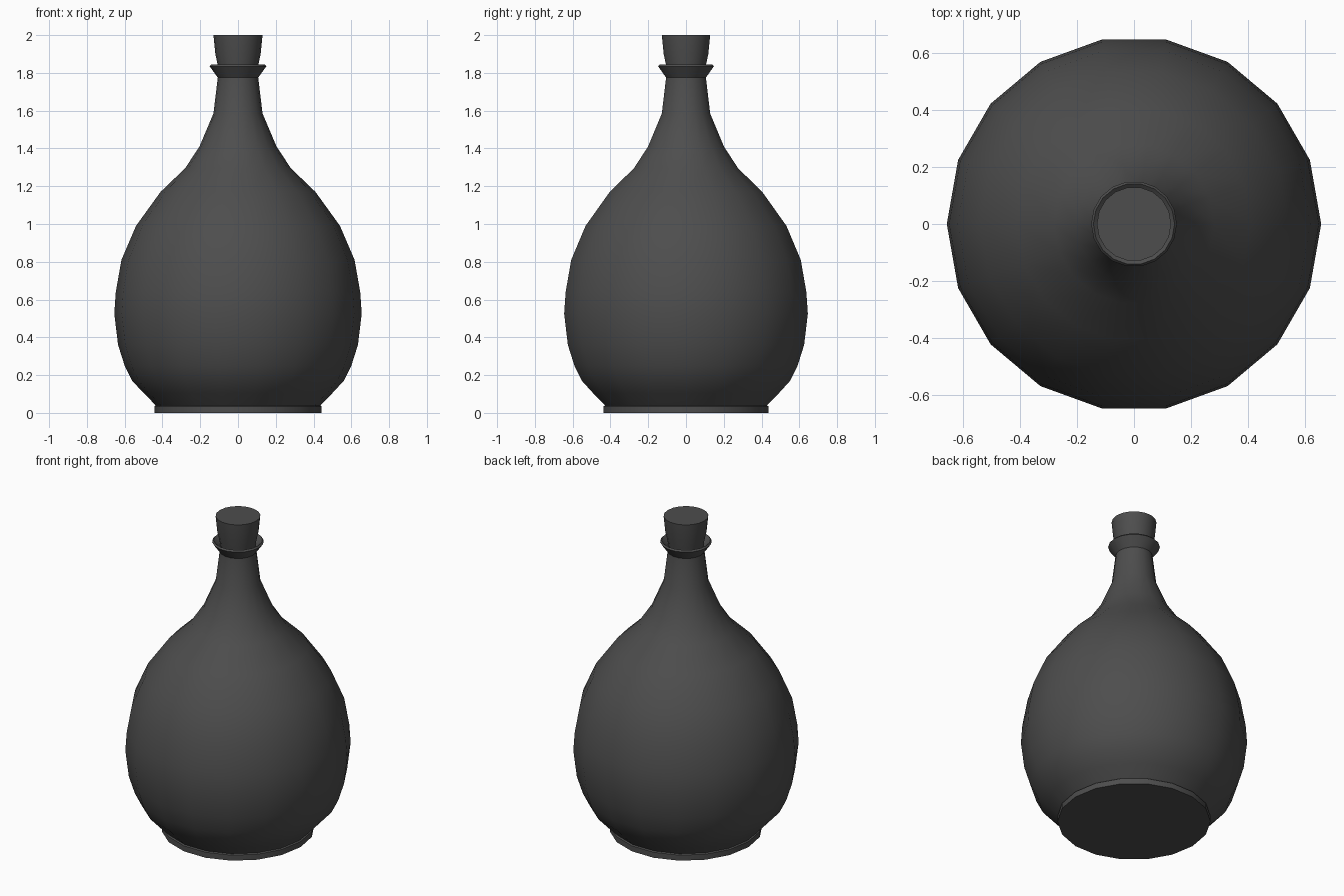
import bpy, bmesh, math

if "Cube" in bpy.data.objects:
    bpy.data.objects.remove(bpy.data.objects["Cube"])

SIDES = 18

dark = bpy.data.materials.new("dark_glaze")
dark.diffuse_color = (0.075, 0.075, 0.075, 1)
dark.use_nodes = True
dark.node_tree.nodes["Principled BSDF"].inputs["Base Color"].default_value = dark.diffuse_color


def lathe(name, profile):
    """Revolve (radius, height) points around z and cap both ends."""
    bm = bmesh.new()
    rings = []
    for r, z in profile:
        rings.append([bm.verts.new((r * math.cos(2 * math.pi * i / SIDES),
                                    r * math.sin(2 * math.pi * i / SIDES), z))
                      for i in range(SIDES)])
    for a, b in zip(rings, rings[1:]):
        for i in range(SIDES):
            j = (i + 1) % SIDES
            bm.faces.new((a[i], a[j], b[j], b[i]))
    bm.faces.new(rings[0][::-1])
    bm.faces.new(rings[-1])
    mesh = bpy.data.meshes.new(name)
    bm.to_mesh(mesh)
    bm.free()
    mesh.materials.append(dark)
    obj = bpy.data.objects.new(name, mesh)
    bpy.context.collection.objects.link(obj)
    bpy.ops.object.select_all(action='DESELECT')
    obj.select_set(True)
    bpy.context.view_layer.objects.active = obj
    bpy.ops.object.shade_smooth_by_angle(angle=math.radians(35))
    return obj


# Round body with flat foot, tapered neck and flared lip
lathe("bottle_body", [
    (0.443, 0), (0.443, 0.035), (0.435, 0.04), (0.50, 0.105), (0.56, 0.17),
    (0.60, 0.25), (0.635, 0.36), (0.655, 0.525), (0.647, 0.64),
    (0.617, 0.81), (0.54, 0.99), (0.41, 1.17), (0.28, 1.295),
    (0.204, 1.41), (0.13, 1.585), (0.107, 1.775), (0.15, 1.835),
    (0.142, 1.845), (0.10, 1.81)])

# Tapered stopper pushed into the neck
lathe("stopper", [(0.10, 1.79), (0.107, 1.84), (0.12, 1.90), (0.13, 2.0)])
